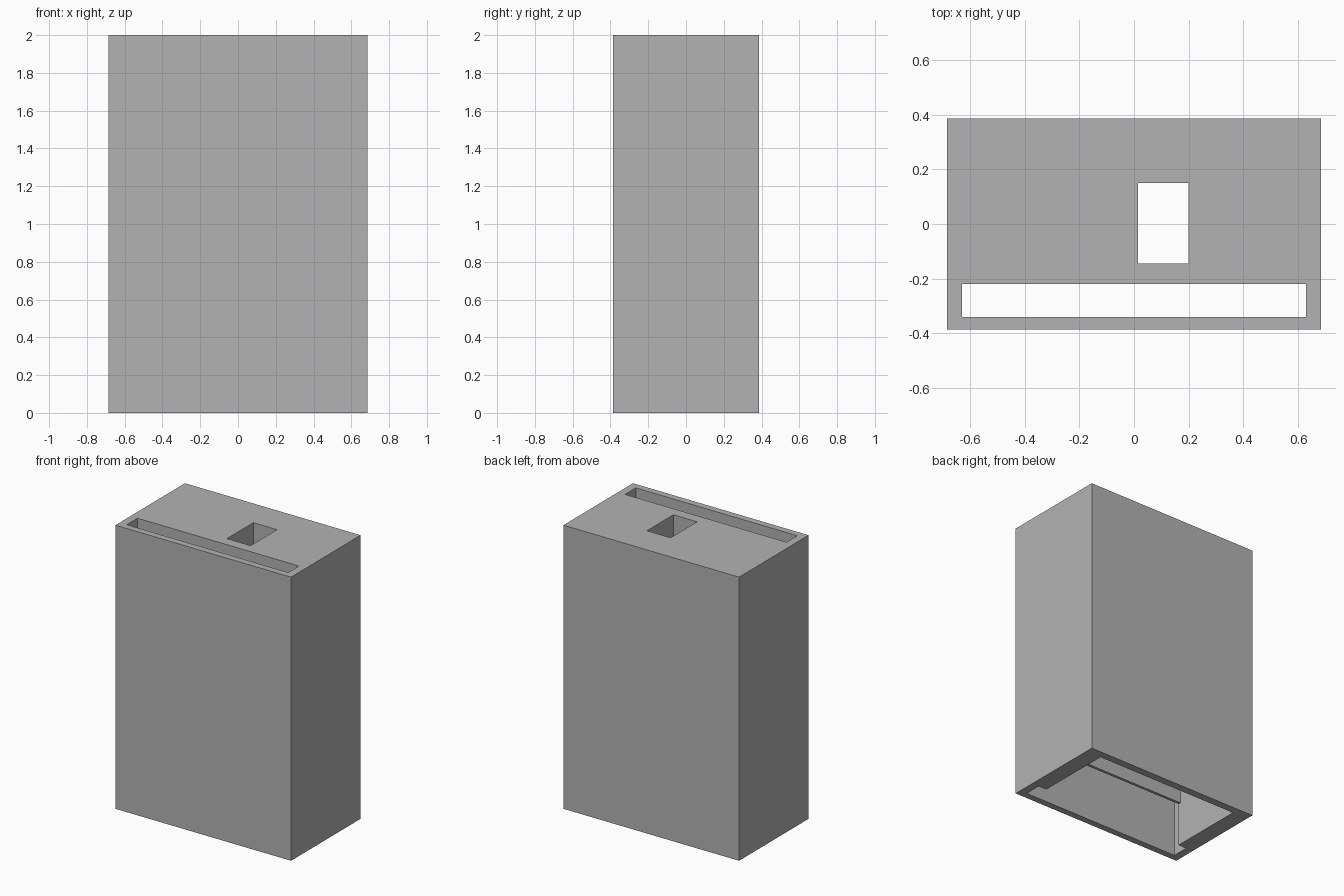
import bpy
import bmesh

default = bpy.data.objects.get("Cube")
if default:
    bpy.data.objects.remove(default, do_unlink=True)

grey = bpy.data.materials.new("plain grey")
grey.use_nodes = True
colour = (0.45, 0.45, 0.45, 1.0)
grey.diffuse_color = colour
grey.node_tree.nodes["Principled BSDF"].inputs["Base Color"].default_value = colour


def prism(name, x_range, profile):
    """Extrude a closed (y, z) profile along x."""
    bm = bmesh.new()
    x0, x1 = x_range
    face = bm.faces.new([bm.verts.new((x0, y, z)) for y, z in profile])
    top = bmesh.ops.extrude_face_region(bm, geom=[face])
    moved = [v for v in top["geom"] if isinstance(v, bmesh.types.BMVert)]
    bmesh.ops.translate(bm, verts=moved, vec=(x1 - x0, 0, 0))
    bmesh.ops.recalc_face_normals(bm, faces=bm.faces)
    mesh = bpy.data.meshes.new(name)
    bm.to_mesh(mesh)
    bm.free()
    mesh.materials.append(grey)
    obj = bpy.data.objects.new(name, mesh)
    bpy.context.collection.objects.link(obj)
    return obj


def box(name, x_range, y_range, z_range):
    (y0, y1), (z0, z1) = y_range, z_range
    return prism(name, x_range, [(y0, z0), (y1, z0), (y1, z1), (y0, z1)])


# Outer casing
casing = box("casing", (-0.685, 0.685), (-0.387, 0.387), (0, 2))

# Long slot through the full height near the front
slot = box("slot_cutter", (-0.63, 0.63), (-0.34, -0.22), (-0.1, 2.1))

# Rear chamber open at the bottom, joined to the slot below a thin divider
chamber = prism("chamber_cutter", (-0.565, 0.565), [
    (-0.3, -0.1), (0.333, -0.1), (0.333, 1.75),
    (-0.2, 1.75), (-0.2, 0.31), (-0.3, 0.31)])

# Rectangular hole from the top into the chamber
hole = box("hole_cutter", (0.015, 0.2), (-0.145, 0.15), (1.6, 2.1))

# Cut the openings into the casing
bpy.context.view_layer.objects.active = casing
for cutter in (slot, chamber, hole):
    cutter.hide_render = True
    mod = casing.modifiers.new(cutter.name, 'BOOLEAN')
    mod.operation = 'DIFFERENCE'
    mod.solver = 'EXACT'
    mod.object = cutter
    bpy.ops.object.modifier_apply(modifier=mod.name)
    bpy.data.objects.remove(cutter, do_unlink=True)
